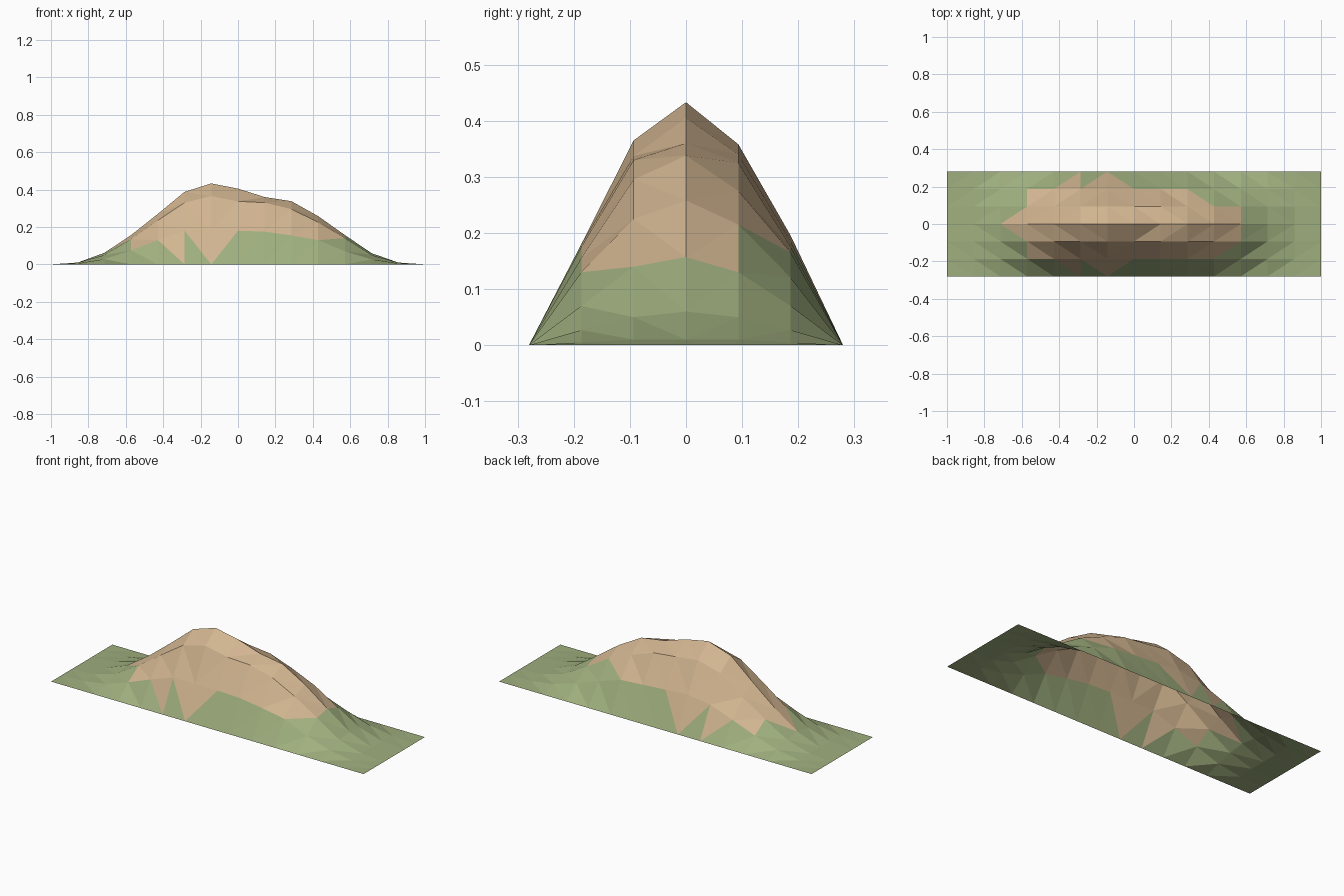
import bpy
import bmesh

cube = bpy.data.objects.get("Cube")
if cube:
    bpy.data.objects.remove(cube, do_unlink=True)


def make_material(name, rgb):
    material = bpy.data.materials.new(name)
    material.use_nodes = True
    color = (*rgb, 1.0)
    material.diffuse_color = color
    material.node_tree.nodes["Principled BSDF"].inputs["Base Color"].default_value = color
    return material


COLUMNS = 14
PEAK_COLUMN = 6
HALF_LENGTH, HALF_WIDTH = 1.0, 0.28
GRASS, SOIL = range(2)

# Height profiles along the length, between the flat ends, from ridge to foot
ridge = [.01, .062, .157, .27, .388, .433, .405, .36, .338, .258, .157, .06, .01]
front_shoulder = [.01, .05, .135, .235, .33, .365, .337, .33, .295, .225, .14, .05, .01]
front_flank = [.005, .028, .075, .13, .18, .18, .18, .175, .155, .13, .07, .027, .005]
back_shoulder = [.01, .05, .13, .22, .32, .358, .34, .325, .275, .215, .13, .05, .01]
back_flank = [.005, .028, .072, .125, .175, .195, .185, .175, .165, .12, .07, .027, .005]
foot = [0] * (COLUMNS - 1)

# Soil columns per strip, ridge outward: whole cells, then uphill triangles only
nothing = range(0)
front_soil = [(range(3, 11), range(2, 11)), (range(3, 10), range(3, 11)), (nothing, range(4, 7))]
back_soil = [(range(3, 11), range(2, 11)), (range(3, 9), range(3, 10)), (nothing, range(4, 7))]

bm = bmesh.new()


def add_row(profile, y):
    """One lengthwise row of vertices with flat ends."""
    heights = [0] + profile + [0]
    return [bm.verts.new((HALF_LENGTH * (2 * i / COLUMNS - 1), y, z))
            for i, z in enumerate(heights)]


def add_face(corners, side, is_soil):
    """One triangle facing up, coloured soil or grass."""
    face = bm.faces.new(corners if side < 0 else corners[::-1])
    face.material_index = SOIL if is_soil else GRASS
    face.smooth = False


def add_slope(side, profiles, soil):
    """One long side of the hill, strip by strip from the ridge to the foot."""
    inner = ridge_row
    for k, profile in enumerate(profiles):
        outer = add_row(profile, side * HALF_WIDTH * (k + 1) / len(profiles))
        whole, uphill = soil[k]
        for i in range(COLUMNS):
            a, b, c, d = inner[i], inner[i + 1], outer[i], outer[i + 1]
            # Diagonals follow the contour on either side of the peak
            if i < PEAK_COLUMN:
                upper, lower = [a, d, b], [a, c, d]
            else:
                upper, lower = [a, c, b], [c, d, b]
            add_face(upper, side, i in uphill)
            add_face(lower, side, i in whole)
        inner = outer


# Open-bottomed hill sheet
ridge_row = add_row(ridge, 0)
add_slope(-1, [front_shoulder, front_flank, foot], front_soil)
add_slope(1, [back_shoulder, back_flank, foot], back_soil)

mesh = bpy.data.meshes.new("hill")
bm.to_mesh(mesh)
bm.free()
mesh.materials.append(make_material("grass green", (0.35, 0.43, 0.21)))
mesh.materials.append(make_material("sandy soil", (0.64, 0.46, 0.28)))
hill = bpy.data.objects.new("hill", mesh)
bpy.context.collection.objects.link(hill)
